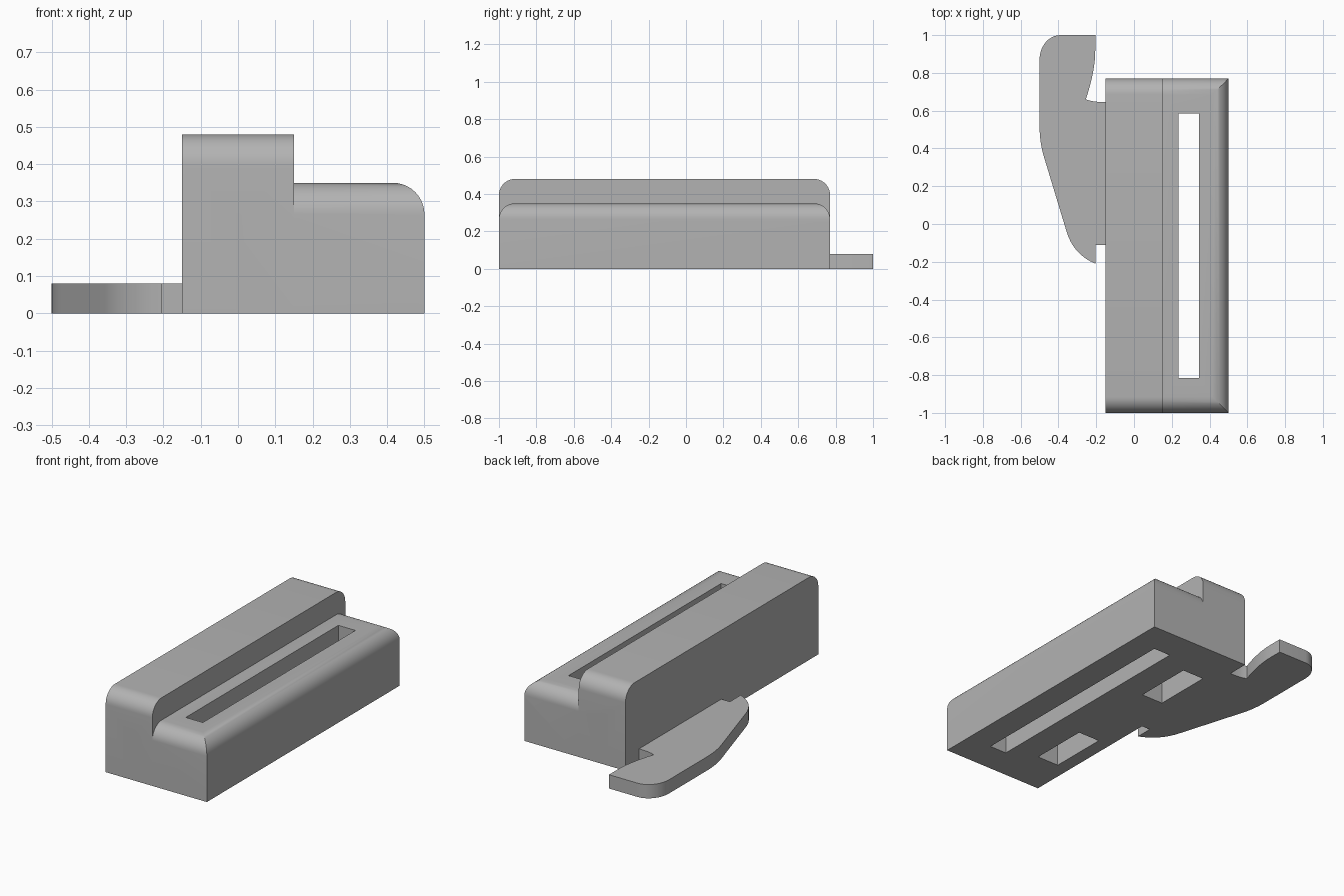
import bpy
import bmesh
from math import cos, sin, pi

cube = bpy.data.objects.get("Cube")
if cube:
    bpy.data.objects.remove(cube, do_unlink=True)

# Single plain grey
grey = bpy.data.materials.new("plain grey")
grey.use_nodes = True
grey.diffuse_color = (0.45, 0.45, 0.45, 1)
grey.node_tree.nodes["Principled BSDF"].inputs["Base Color"].default_value = (0.45, 0.45, 0.45, 1)

Y0, Y1 = -1.0, 0.77
MID = (Y0 + Y1) / 2
R = 0.085


def finish(name, bm):
    bmesh.ops.recalc_face_normals(bm, faces=bm.faces)
    mesh = bpy.data.meshes.new(name)
    bm.to_mesh(mesh)
    bm.free()
    mesh.materials.append(grey)
    ob = bpy.data.objects.new(name, mesh)
    bpy.context.collection.objects.link(ob)
    return ob


def prism(name, outline, z0, z1):
    bm = bmesh.new()
    face = bm.faces.new([bm.verts.new((x, y, z0)) for x, y in outline])
    top = bmesh.ops.extrude_face_region(bm, geom=[face])["geom"]
    verts = [v for v in top if isinstance(v, bmesh.types.BMVert)]
    bmesh.ops.translate(bm, verts=verts, vec=(0, 0, z1 - z0))
    return finish(name, bm)


def box(name, x0, x1, y0, y1, z0, z1):
    return prism(name, [(x0, y0), (x1, y0), (x1, y1), (x0, y1)], z0, z1)


def combine(target, other, operation):
    mod = target.modifiers.new(other.name, 'BOOLEAN')
    mod.operation = operation
    mod.solver = 'EXACT'
    mod.object = other
    bpy.ops.object.select_all(action='DESELECT')
    bpy.context.view_layer.objects.active = target
    target.select_set(True)
    bpy.ops.object.modifier_apply(modifier=mod.name)
    bpy.data.objects.remove(other, do_unlink=True)


def rounded_profile(name, x0, x1, height):
    """Block with its two top end edges rounded, extruded along x."""
    arc = [i * pi / 20 for i in range(11)]
    pts = [(Y0, 0), (Y1, 0)]
    pts += [(Y1 - R + R * cos(a), height - R + R * sin(a)) for a in arc]
    pts += [(Y0 + R - R * sin(a), height - R + R * cos(a)) for a in arc]
    bm = bmesh.new()
    face = bm.faces.new([bm.verts.new((x0, y, z)) for y, z in pts])
    top = bmesh.ops.extrude_face_region(bm, geom=[face])["geom"]
    verts = [v for v in top if isinstance(v, bmesh.types.BMVert)]
    bmesh.ops.translate(bm, verts=verts, vec=(x1 - x0, 0, 0))
    return finish(name, bm)


def bezier(a, b, c, n=8):
    """Points of a quadratic curve, without its start."""
    return [tuple((1 - t) ** 2 * p + 2 * t * (1 - t) * q + t * t * r
                  for p, q, r in zip(a, b, c))
            for t in (i / n for i in range(1, n + 1))]


# Tall rail and low shelf
body = rounded_profile("body", -0.15, 0.15, 0.48)
shelf = rounded_profile("shelf", 0.0, 0.5, 0.35)

# Round the long outer edge of the shelf, mitred into the ends
side = [(0, 0), (0.5, 0)]
side += [(0.5 - R + R * cos(i * pi / 20), 0.35 - R + R * sin(i * pi / 20)) for i in range(11)]
side += [(0, 0.35)]
bm = bmesh.new()
face = bm.faces.new([bm.verts.new((x, Y0 - 0.1, z)) for x, z in side])
ext = bmesh.ops.extrude_face_region(bm, geom=[face])["geom"]
bmesh.ops.translate(bm, verts=[v for v in ext if isinstance(v, bmesh.types.BMVert)],
                    vec=(0, Y1 - Y0 + 0.2, 0))
combine(shelf, finish("shelf_side", bm), 'INTERSECT')
combine(body, shelf, 'UNION')

# Side lever plate, overlapping slightly into the body
outline = [(-0.12, 0.645), (-0.15, 0.645)]
outline += bezier((-0.15, 0.645), (-0.22, 0.645), (-0.255, 0.66), 4)
outline += bezier((-0.255, 0.66), (-0.205, 0.81), (-0.205, 0.92))
outline += [(-0.205, 1.0), (-0.39, 1.0)]
outline += [(-0.39 - 0.11 * sin(i * pi / 20), 0.87 + 0.13 * cos(i * pi / 20)) for i in range(1, 11)]
outline += [(-0.5, 0.52)]
outline += bezier((-0.5, 0.52), (-0.5, 0.43), (-0.475, 0.35))
outline += [(-0.36, -0.03)]
outline += bezier((-0.36, -0.03), (-0.325, -0.16), (-0.205, -0.21))
outline += [(-0.205, -0.11), (-0.12, -0.11)]
combine(body, prism("lever_plate", outline, 0, 0.08), 'UNION')

# Through slot in the shelf and two blind pockets underneath
combine(body, box("slot", 0.235, 0.345, MID - 0.7, MID + 0.7, -0.1, 0.6), 'DIFFERENCE')
for s in (-1, 1):
    y = MID + s * 0.445
    combine(body, box("pocket", -0.07, 0.07, y - 0.175, y + 0.175, -0.1, 0.3), 'DIFFERENCE')

bpy.ops.object.select_all(action='DESELECT')
body.select_set(True)
bpy.context.view_layer.objects.active = body
bpy.ops.object.shade_smooth_by_angle(angle=pi / 6)
